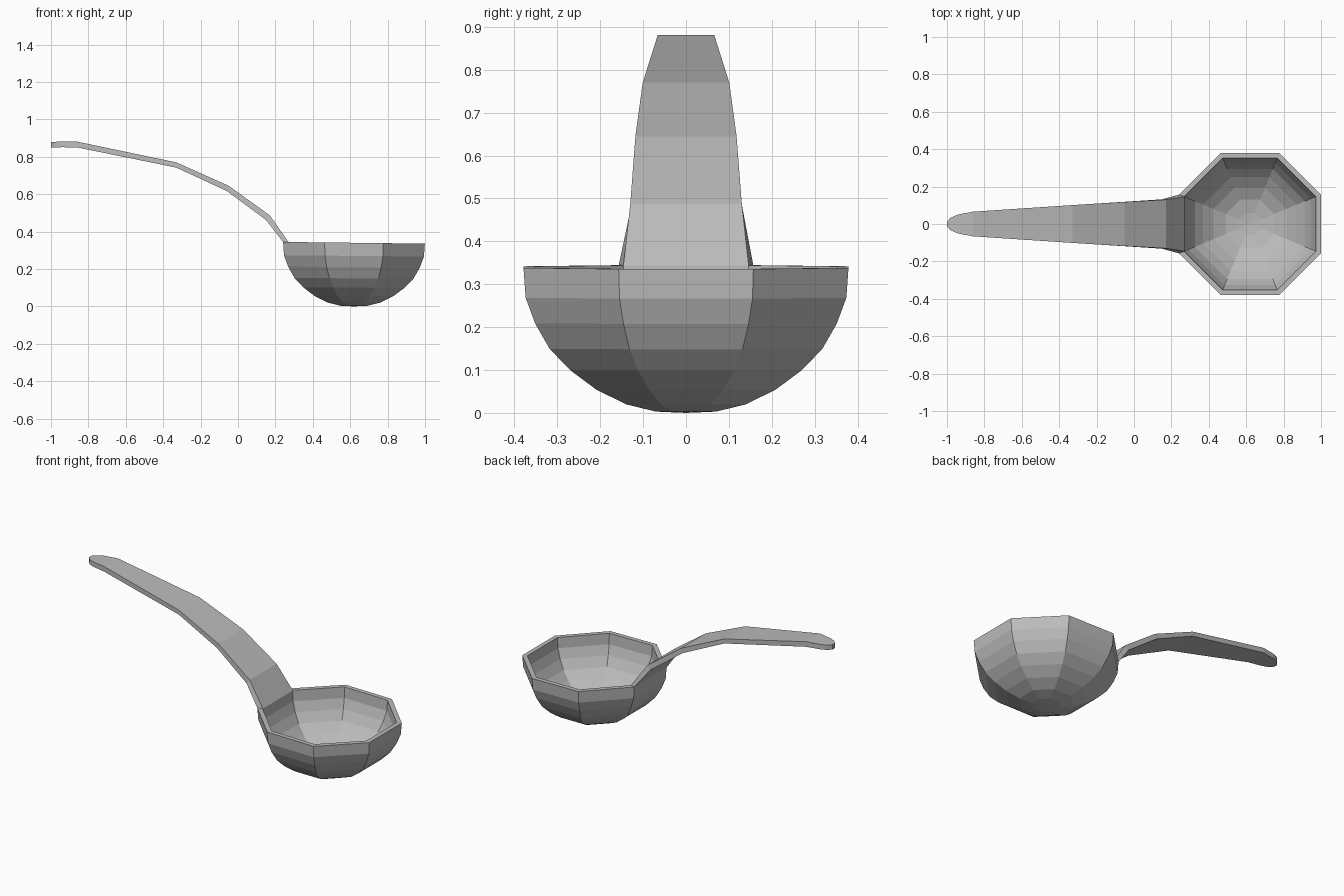
import bpy
import bmesh
from math import cos, sin, pi

cube = bpy.data.objects.get("Cube")
if cube:
    bpy.data.objects.remove(cube)

steel = bpy.data.materials.new("brushed grey")
steel.use_nodes = True
GREY = (0.5, 0.5, 0.5, 1)
steel.diffuse_color = GREY
steel.node_tree.nodes["Principled BSDF"].inputs["Base Color"].default_value = GREY


def finish(name, bm):
    bmesh.ops.recalc_face_normals(bm, faces=bm.faces)
    mesh = bpy.data.meshes.new(name)
    bm.to_mesh(mesh)
    bm.free()
    mesh.materials.append(steel)
    obj = bpy.data.objects.new(name, mesh)
    bpy.context.collection.objects.link(obj)
    return obj


def loft(bm, rings):
    """Join successive rings with quads and cap both ends."""
    loops = [[bm.verts.new(p) for p in ring] for ring in rings]
    for a, b in zip(loops, loops[1:]):
        for i in range(len(a)):
            j = (i + 1) % len(a)
            bm.faces.new((a[i], a[j], b[j], b[i]))
    bm.faces.new(loops[0])
    bm.faces.new(loops[-1])


# Bowl: eight-sided shell, outer wall up to the rim and back down inside
CENTRE_X, SIDES = 0.62, 8
outer = [(0.07, 0.003), (0.14, 0.02), (0.21, 0.055), (0.27, 0.1),
         (0.318, 0.15), (0.352, 0.21), (0.374, 0.27), (0.379, 0.34)]
inner = [(0.352, 0.34), (0.348, 0.275), (0.327, 0.218), (0.295, 0.163),
         (0.25, 0.117), (0.195, 0.075), (0.13, 0.042), (0.06, 0.027)]


def bowl_ring(apothem, z):
    radius = apothem / cos(pi / SIDES)
    ring = []
    for i in range(SIDES):
        angle = (2 * i + 1) * pi / SIDES
        x = radius * cos(angle)
        ring.append((CENTRE_X + x, radius * sin(angle), z - 0.035 * x * z))
    return ring


bm = bmesh.new()
loft(bm, [bowl_ring(r, z) for r, z in outer + inner])
# shallow dimple and rounded underside at the two end caps
caps = [f for f in bm.faces if len(f.verts) == SIDES]
for cap in caps:
    depth = min(0.005, cap.calc_center_median().z)
    hub = bmesh.ops.poke(bm, faces=[cap])["verts"][0]
    hub.co.z -= depth
finish("bowl", bm)

# Handle: flat strip; top x, top z, under x, under z, top and under half width
stations = [(-1.0, 0.88, -1.0, 0.85, 0.012, 0.012),
            (-0.98, 0.88, -0.98, 0.85, 0.034, 0.034),
            (-0.94, 0.881, -0.94, 0.851, 0.051, 0.051),
            (-0.86, 0.881, -0.86, 0.85, 0.066, 0.066),
            (-0.33, 0.77, -0.33, 0.742, 0.101, 0.101),
            (-0.05, 0.645, -0.06, 0.617, 0.118, 0.118),
            (0.17, 0.487, 0.15, 0.462, 0.13, 0.132),
            (0.27, 0.344, 0.241, 0.344, 0.146, 0.157)]
bm = bmesh.new()
loft(bm, [[(tx, -tw, tz), (tx, tw, tz), (ux, uw, uz), (ux, -uw, uz)]
          for tx, tz, ux, uz, tw, uw in stations])
finish("handle", bm)
